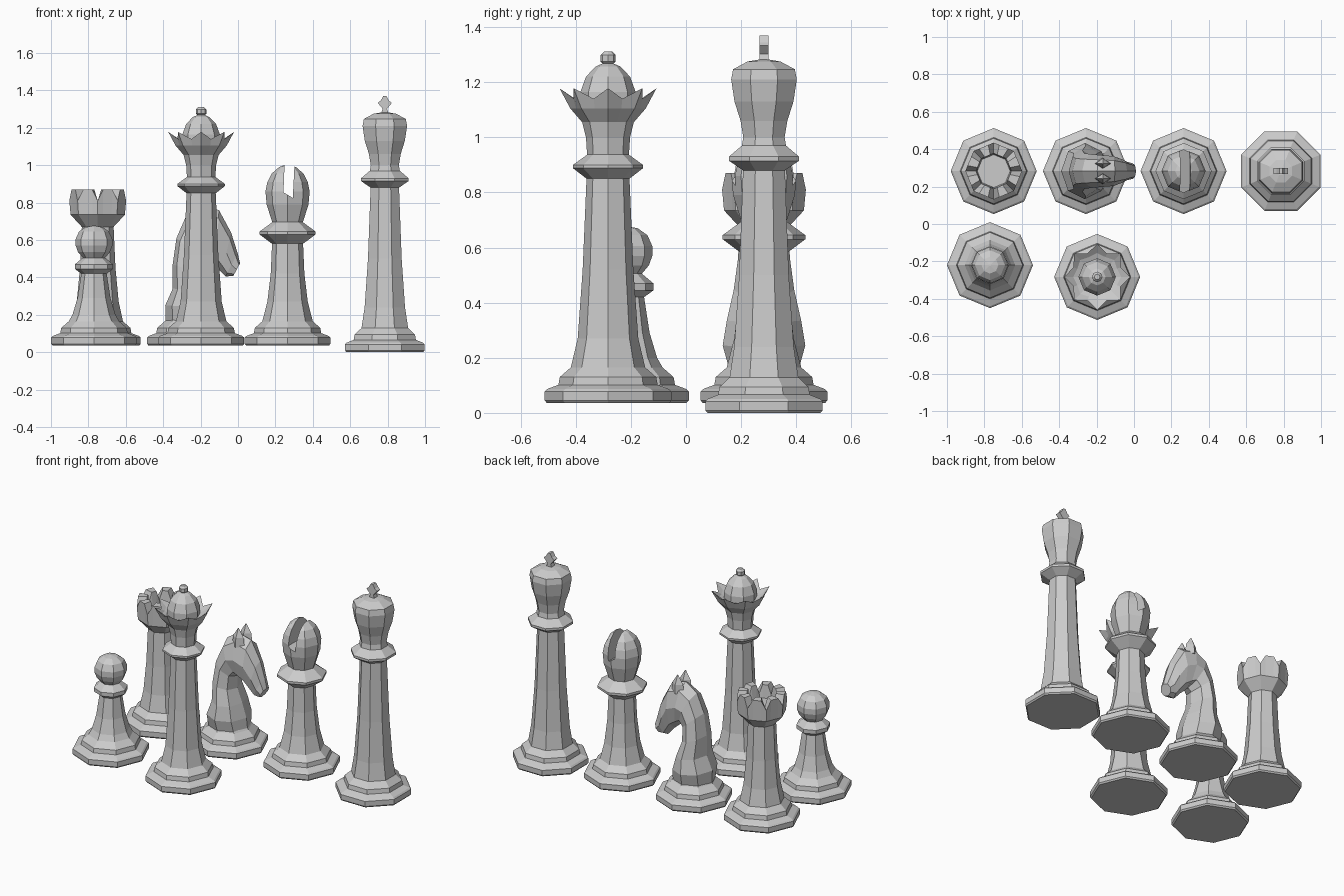
import bpy, bmesh, math
from mathutils import Vector

if "Cube" in bpy.data.objects:
    bpy.data.objects.remove(bpy.data.objects["Cube"])

mat = bpy.data.materials.new("light grey")
mat.diffuse_color = (0.6, 0.6, 0.6, 1)
mat.use_nodes = True
mat.node_tree.nodes["Principled BSDF"].inputs["Base Color"].default_value = mat.diffuse_color


def make(name, bm, loc=(0, 0, 0)):
    bmesh.ops.recalc_face_normals(bm, faces=bm.faces)
    me = bpy.data.meshes.new(name)
    bm.to_mesh(me)
    bm.free()
    me.materials.append(mat)
    ob = bpy.data.objects.new(name, me)
    ob.location = loc
    bpy.context.collection.objects.link(ob)
    return ob


def skin(bm, rings):
    """Join rings of points with quads and cap both ends."""
    vs = [[bm.verts.new(p) for p in r] for r in rings]
    n = len(vs[0])
    for a, b in zip(vs, vs[1:]):
        for i in range(n):
            j = (i + 1) % n
            bm.faces.new((a[i], a[j], b[j], b[i]))
    bm.faces.new(vs[0][::-1])
    bm.faces.new(vs[-1])


def lathe(name, xy, profile, turn=0.0, n=8):
    bm = bmesh.new()
    skin(bm, [[(r * math.cos(turn + math.tau * i / n), r * math.sin(turn + math.tau * i / n), z)
               for i in range(n)] for r, z in profile])
    return make(name, bm, (*xy, 0))


def prism(name, xy, outline, y0, y1):
    """Outline in x-z, extruded along y."""
    bm = bmesh.new()
    skin(bm, [[(x, y, z) for x, z in outline] for y in (y0, y1)])
    return make(name, bm, (*xy, 0))


# shared foot profile (radius, height)
FOOT = [(.222, .036), (.23, .045), (.23, .078), (.22, .087), (.18, .102), (.175, .13), (.135, .165)]

ROOK, KNIGHT, BISHOP = (-.75, .283), (-.257, .283), (.265, .283)
KING, PAWN, QUEEN = (.785, .283), (-.77, -.22), (-.197, -.283)

# pawn
lathe("pawn_body", PAWN, FOOT + [(.115, .2), (.088, .29), (.068, .42), (.102, .445), (.102, .47), (.06, .505),
      (.085, .535), (.098, .57), (.098, .605), (.08, .645), (.045, .67), (.005, .677)])

# bishop with a slanted slot cut in its head
bishop = lathe("bishop_body", BISHOP, FOOT + [(.108, .27), (.09, .42), (.083, .58), (.15, .63), (.15, .645),
               (.082, .695), (.112, .79), (.118, .86), (.108, .91), (.085, .955), (.045, .99), (.005, 1.005)])
cutter = prism("slot_cutter", BISHOP, [(-.022, .855), (.028, .825), (.042, 1.1), (-.012, 1.1)], -.3, .3)
mod = bishop.modifiers.new("slot", 'BOOLEAN')
mod.operation, mod.object, mod.solver = 'DIFFERENCE', cutter, 'EXACT'
bpy.context.view_layer.objects.active = bishop
bpy.ops.object.modifier_apply(modifier="slot")
bpy.data.objects.remove(cutter)

# rook body and notched tower top
lathe("rook_body", ROOK, FOOT + [(.112, .27), (.095, .45), (.085, .67), (.145, .735), (.145, .76)])
bm = bmesh.new()


def battlement(r, low, high):
    pts = []
    for k in range(8):
        for off, z in ((0, low), (12, high), (33, high)):
            a = math.radians(45 * k + off)
            # stay on the flat sides of the octagon
            rr = r * math.cos(math.pi / 8) / math.cos(math.radians(off - 22.5))
            pts.append((rr * math.cos(a), rr * math.sin(a), z))
    return pts


skin(bm, [battlement(.145, .735, .735), battlement(.152, .81, .87),
          battlement(.095, .81, .87), battlement(.088, .785, .785)])
make("rook_battlement", bm, (*ROOK, 0))

# queen body, dome and finial
lathe("queen_body", QUEEN, FOOT + [(.11, .27), (.092, .52), (.078, .85), (.127, .888), (.127, .9), (.076, .937),
      (.08, 1.0), (.095, 1.06), (.1, 1.12), (.1, 1.165), (.08, 1.22), (.045, 1.257), (.015, 1.27)])
lathe("queen_finial", QUEEN, [(.012, 1.262), (.028, 1.275), (.028, 1.298), (.015, 1.311)])

# queen crown: eight outward points
bm = bmesh.new()


def star(r_tip, z_tip, r_gap, z_gap):
    return [((r_gap if i % 2 else r_tip) * math.cos(math.pi * i / 8),
             (r_gap if i % 2 else r_tip) * math.sin(math.pi * i / 8),
             z_gap if i % 2 else z_tip) for i in range(16)]


skin(bm, [star(.094, 1.055, .087, 1.055), star(.137, 1.105, .126, 1.105), star(.176, 1.178, .136, 1.14),
          star(.128, 1.135, .115, 1.13), star(.09, 1.12, .083, 1.12)])
make("queen_crown", bm, (*QUEEN, 0))

# king, turned so its flat sides face the axes
c = 1 / math.cos(math.pi / 8)
king = [(r, z - .036) for r, z in FOOT]
king += [(r * c, z) for r, z in [(.108, .24), (.09, .5), (.076, .88), (.127, .915), (.127, .93), (.08, .97),
         (.075, 1.0), (.085, 1.06), (.107, 1.13), (.119, 1.21), (.112, 1.247), (.06, 1.275), (.02, 1.282)]]
lathe("king_body", KING, king, math.pi / 8)
prism("king_cross", KING, [(-.02, 1.275), (.02, 1.275), (.012, 1.302), (.038, 1.333), (.022, 1.345),
      (.008, 1.37), (-.008, 1.37), (-.022, 1.345), (-.038, 1.333), (-.012, 1.302)], -.017, .017)

# knight foot
lathe("knight_foot", KNIGHT, FOOT + [(.12, .185)])
# knight neck and head: sections from back point to front point with a half-width
sections = [(-.13, .155, .13, .155, .125), (-.132, .25, .12, .24, .15), (-.092, .34, .09, .33, .135),
            (-.092, .47, .055, .42, .11), (-.072, .61, .055, .5, .095), (-.02, .73, .08, .52, .09),
            (.06, .785, .105, .49, .085), (.155, .76, .14, .46, .08), (.22, .64, .17, .425, .062),
            (.255, .53, .19, .405, .048), (.268, .475, .232, .408, .042)]
bm = bmesh.new()
rings = []
for bx, bz, fx, fz, w in sections:
    mid, half = Vector((bx + fx, 0, bz + fz)) / 2, Vector((fx - bx, 0, fz - bz)) / 2
    rings.append([mid + half * math.cos(math.tau * i / 8) + Vector((0, w * math.sin(math.tau * i / 8), 0))
                  for i in range(8)])
skin(bm, rings)
make("knight_head", bm, (*KNIGHT, 0))
# knight ears
for side in (-1, 1):
    bm = bmesh.new()
    skin(bm, [[(.09 + s * dx, side * (.04 + s * dy), z) for dx, dy in ((.045, 0), (0, .032), (-.045, 0), (0, -.03))]
              for s, z in ((1, .72), (.85, .78), (.08, .835))])
    make("knight_ear", bm, (*KNIGHT, 0))
